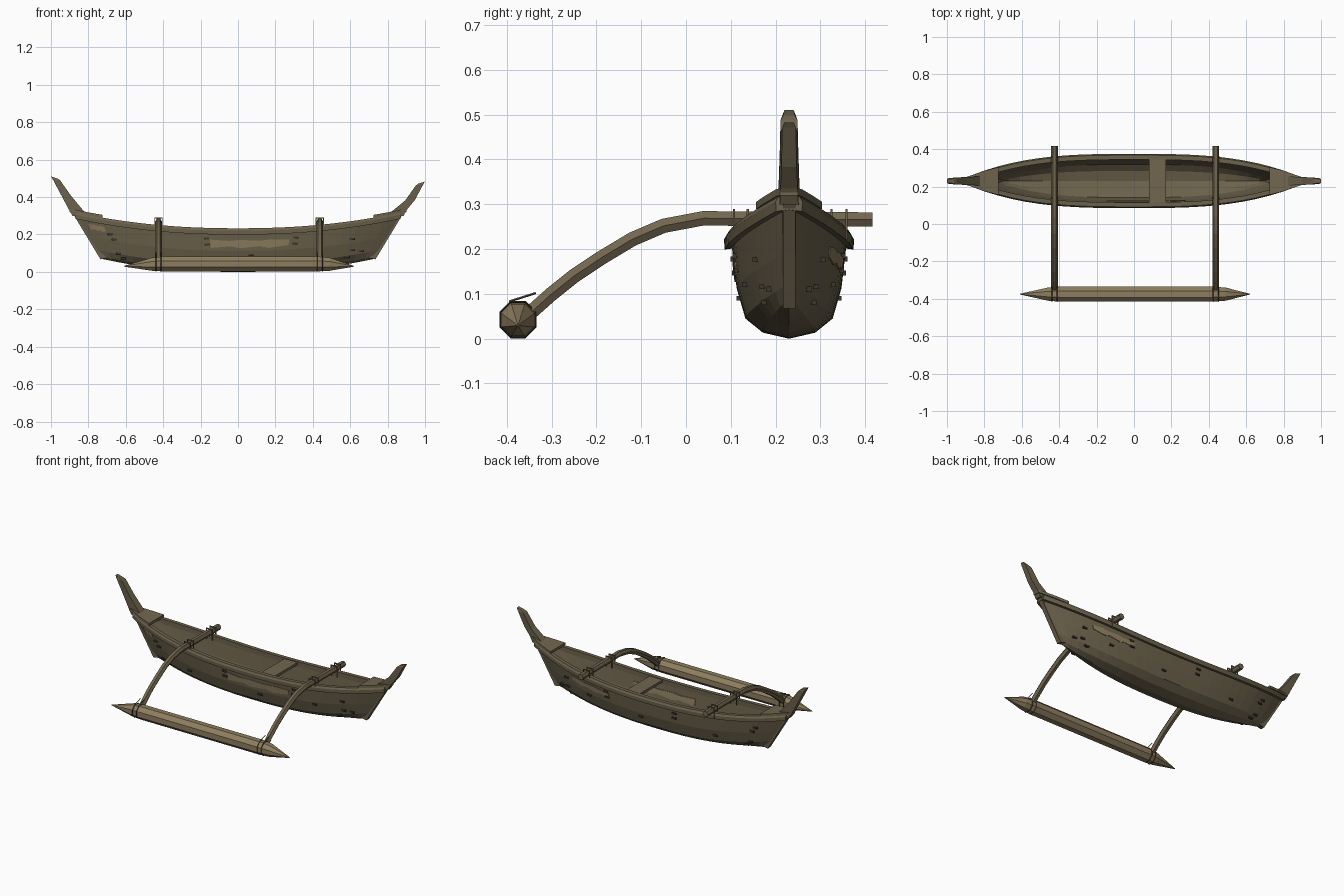
import bpy, bmesh, math
from mathutils import Vector

if "Cube" in bpy.data.objects:
    bpy.data.objects.remove(bpy.data.objects["Cube"])

CY = 0.23  # hull centre line


def material(name, rgb):
    m = bpy.data.materials.new(name)
    m.diffuse_color = (*rgb, 1)
    m.use_nodes = True
    m.node_tree.nodes["Principled BSDF"].inputs["Base Color"].default_value = m.diffuse_color
    return m


WOOD = material("weathered_wood", (0.150, 0.122, 0.072))
BEAM = material("beam_wood", (0.165, 0.132, 0.078))
PALE = material("pale_wood", (0.270, 0.208, 0.115))
DARK = material("dark_lashing", (0.045, 0.038, 0.025))


def make(name, verts, faces, mat):
    me = bpy.data.meshes.new(name)
    me.from_pydata([tuple(v) for v in verts], [], faces)
    bm = bmesh.new()
    bm.from_mesh(me)
    bmesh.ops.recalc_face_normals(bm, faces=bm.faces)
    bm.to_mesh(me)
    bm.free()
    me.materials.append(mat)
    ob = bpy.data.objects.new(name, me)
    bpy.context.collection.objects.link(ob)
    return ob


def loft(name, rings, mat, closed=True, caps=True, loop=False):
    """Skin equal-sized rings of points."""
    n, k = len(rings[0]), len(rings)
    verts = [p for r in rings for p in r]
    faces = []
    for i in range(k if loop else k - 1):
        j = (i + 1) % k
        for a in range(n if closed else n - 1):
            b = (a + 1) % n
            faces.append((i * n + a, i * n + b, j * n + b, j * n + a))
    if caps and not loop:
        faces += [tuple(range(n)), tuple(range((k - 1) * n, k * n))]
    return make(name, verts, faces, mat)


def tube(name, x, path, r, sides, mat, loop=False):
    """Sweep a polygon along a (y, z) path in the plane x = const."""
    pts, rings = [Vector(p) for p in path], []
    for i, p in enumerate(pts):
        if loop:
            t = pts[(i + 1) % len(pts)] - pts[i - 1]
        else:
            t = pts[min(i + 1, len(pts) - 1)] - pts[max(i - 1, 0)]
        t.normalize()
        ring = []
        for q in range(sides):
            a = 2 * math.pi * q / sides
            c, s = r * math.cos(a), r * math.sin(a)
            ring.append((x + s, p.x - t.y * c, p.y + t.x * c) if sides == 4
                        else (x + c, p.x - t.y * s, p.y + t.x * s))
        rings.append(ring)
    return loft(name, rings, mat, loop=loop)


def box(name, c, size, mat):
    v = [(c[0] + i * size[0] / 2, c[1] + j * size[1] / 2, c[2] + k * size[2] / 2)
         for i in (-1, 1) for j in (-1, 1) for k in (-1, 1)]
    f = [(0, 1, 3, 2), (4, 5, 7, 6), (0, 1, 5, 4), (2, 3, 7, 6), (0, 2, 6, 4), (1, 3, 7, 5)]
    return make(name, v, f, mat)


# Hull shape: s runs stern to bow (-1..1), h runs keel to sheer (0..1)
SECTION = [(0, 0), (0.45, 0.06), (0.75, 0.2), (0.9, 0.5), (1, 1)]


def half_beam(s):
    return 0.115 * (1 - abs(s) ** 3) + 0.015


def sheer(s):
    return 0.225 + 0.085 * abs(s) ** 2.2


def keel(s):
    return 0.07 * abs(s) ** 2.3


def hull_point(s, h, side, out=0.0):
    for (w0, h0), (w1, h1) in zip(SECTION, SECTION[1:]):
        if h <= h1:
            w = w0 + (w1 - w0) * (h - h0) / (h1 - h0)
            break
    return (s * (0.73 + 0.14 * h), CY + side * (half_beam(s) * w + out),
            keel(s) + h * (sheer(s) - keel(s)))


# Hull shell
STATIONS = [i / 12 for i in range(-12, 13)]
rings = []
for s in STATIONS:
    left = [hull_point(s, h, -1) for _, h in reversed(SECTION)]
    rings.append(left + [hull_point(s, h, 1) for _, h in SECTION[1:]])
hull = loft("hull", rings, WOOD, closed=False, caps=False)
bm = bmesh.new()
bm.from_mesh(hull.data)
if sum(f.normal.z * f.calc_area() for f in bm.faces) > 0:
    bmesh.ops.reverse_faces(bm, faces=bm.faces)
bm.to_mesh(hull.data)
bm.free()
shell = hull.modifiers.new("thickness", "SOLIDIFY")
shell.thickness = 0.011
shell.offset = -1

# Gunwale rails
for side, label in ((-1, "front"), (1, "back")):
    rings = []
    for s in STATIONS:
        x, b, z = s * 0.87, half_beam(s), sheer(s)
        inner = max(b - 0.016, 0.0)
        rings.append([(x, CY + side * y, z + dz) for y, dz in
                      ((inner, 0.008), (b + 0.008, 0.008), (b + 0.015, -0.004),
                       (b + 0.014, -0.026), (inner, -0.022))])
    loft("gunwale_" + label, rings, WOOD)

# Stem posts, raised prows and end decks
for d, tip, label in ((-1, 0.51, "left"), (1, 0.483, "right")):
    low = [(0.70, 0.075), (0.735, 0.067), (0.882, 0.31), (0.84, 0.31)]
    loft("stem_" + label, [[(d * x, CY + y, z) for x, z in low] for y in (-0.014, 0.014)], WOOD)
    sections = [(0.80, 0.30, 0.885, 0.30, 0.026), (0.825, 0.325, 0.905, 0.335, 0.024),
                (0.895, tip - 0.10, 0.945, tip - 0.10, 0.021),
                (0.95, tip - 0.022, 0.992, tip - 0.012, 0.019),
                (0.962, tip - 0.012, 1.0, tip, 0.013)]
    loft("prow_" + label, [[(d * xa, CY - w, za), (d * xb, CY - w * 0.8, zb),
                            (d * xb, CY + w * 0.8, zb), (d * xa, CY + w, za)]
                           for xa, za, xb, zb, w in sections], WOOD)
    deck = [(0.725, 0.074, 0.305), (0.80, 0.055, 0.318), (0.87, 0.03, 0.333), (0.90, 0.02, 0.336)]
    loft("end_deck_" + label, [[(d * x, CY - w, z), (d * x, CY + w, z),
                                (d * x, CY + w, z - 0.016), (d * x, CY - w, z - 0.016)]
                               for x, w, z in deck], BEAM)

# Bench
box("bench", (0.125, CY, 0.222), (0.09, 0.235, 0.016), BEAM)

# Outrigger float
rings = []
for x, r, z in ((-0.61, 0.002, 0.03), (-0.46, 0.038, 0.041), (-0.40, 0.0435, 0.0425),
                (0.42, 0.0435, 0.0425), (0.49, 0.038, 0.041), (0.62, 0.002, 0.03)):
    rings.append([(x, -0.375 + r * math.cos((q + 0.5) * math.pi / 4),
                   z + r * math.sin((q + 0.5) * math.pi / 4)) for q in range(8)])
loft("outrigger_float", rings, PALE)

# Curved cross beams with their lashings
ARC = [(0.416, 0.266), (0.10, 0.268), (0.04, 0.269), (-0.05, 0.252), (-0.12, 0.222),
       (-0.19, 0.18), (-0.25, 0.14), (-0.30, 0.10), (-0.345, 0.06)]
for x, label in ((-0.425, "left"), (0.437, "right")):
    tube("cross_beam_" + label, x, ARC, 0.0185, 6, BEAM)
    for y in (0.107, 0.138, 0.325, 0.358):
        for dx in (-0.02, 0.02):
            box("beam_lashing_post", (x + dx, y, 0.255), (0.005, 0.005, 0.068), WOOD)
        box("beam_lashing_top", (x, y, 0.287), (0.045, 0.005, 0.005), WOOD)
    for dx in (-0.014, 0.014):
        ring = [(-0.375 + 0.0425 * math.cos((q + 0.5) * math.pi / 4),
                 0.0425 + 0.0425 * math.sin((q + 0.5) * math.pi / 4)) for q in range(8)]
        tube("float_lashing", x + dx, ring, 0.0025, 4, DARK, loop=True)
        tube("float_tie", x + dx, [(-0.395, 0.083), (-0.335, 0.102)], 0.0025, 4, BEAM)


# Pale worn patches laid on the planking
def patch(name, s0, s1, h0, h1, side, out):
    rings = []
    for i in range(9):
        s = s0 + (s1 - s0) * i / 8
        pinch = 0.12 * (h1 - h0) * (i % 3)
        rings.append([hull_point(s, h, side, o) for h, o in
                      ((h0 + pinch, out), (h1 - pinch * 0.5, out),
                       (h1 - pinch * 0.5, 0), (h0 + pinch, 0))])
    loft(name, rings, PALE)


patch("front_patch", -0.18, 0.33, 0.56, 0.76, -1, 0.003)
patch("front_end_patch", -0.95, -0.85, 0.68, 0.83, -1, 0.003)
patch("back_patch", 0.35, 0.68, 0.62, 0.78, 1, 0.003)
patch("inner_patch", -0.18, 0.33, 0.56, 0.76, -1, -0.0145)

# Dark plank stitches on both sides
STITCHES = [(-0.20, 0.78), (-0.20, 0.64), (0.37, 0.78), (0.37, 0.64), (0.09, 0.4),
            (-0.83, 0.66), (-0.82, 0.55), (-0.84, 0.22), (-0.82, 0.12), (-0.55, 0.35),
            (0.75, 0.6), (0.79, 0.32), (0.86, 0.26), (0.77, 0.18), (0.55, 0.45)]
for side in (-1, 1):
    for s, h in STITCHES:
        box("plank_stitch", hull_point(s, h, side, 0.001), (0.028, 0.012, 0.011), DARK)
